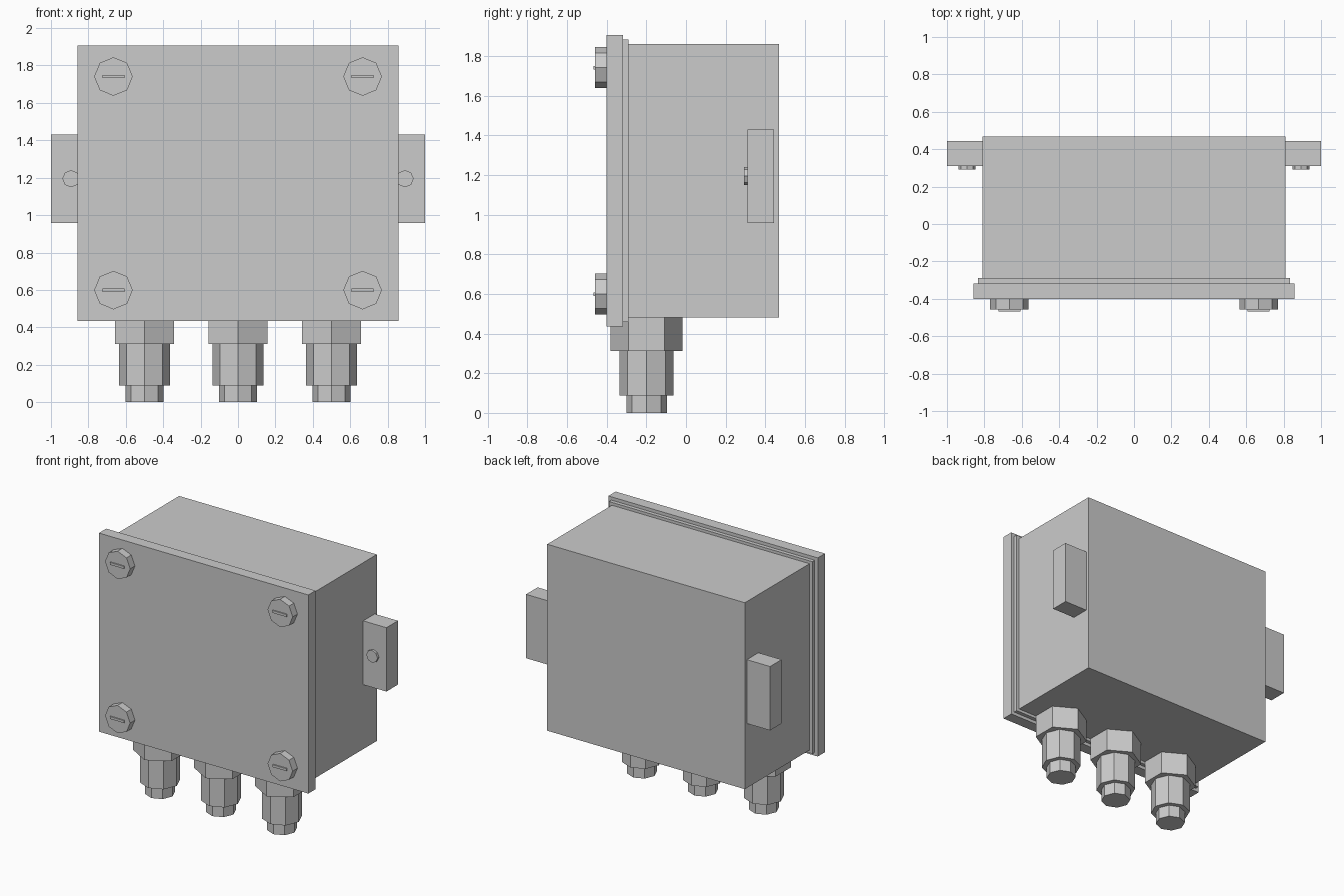
import bpy
import math

if "Cube" in bpy.data.objects:
    bpy.data.objects.remove(bpy.data.objects["Cube"])

grey = bpy.data.materials.new("light grey")
grey.diffuse_color = (0.6, 0.6, 0.6, 1)
grey.use_nodes = True
grey.node_tree.nodes["Principled BSDF"].inputs["Base Color"].default_value = grey.diffuse_color


def finish(name):
    ob = bpy.context.object
    ob.name = name
    ob.data.materials.append(grey)
    return ob


def box(name, x0, x1, y0, y1, z0, z1):
    bpy.ops.mesh.primitive_cube_add(
        size=1, location=((x0 + x1) / 2, (y0 + y1) / 2, (z0 + z1) / 2))
    bpy.context.object.scale = (x1 - x0, y1 - y0, z1 - z0)
    bpy.ops.object.transform_apply(location=False, rotation=False, scale=True)
    return finish(name)


def prism_z(name, sides, r, x, y, z0, z1):
    bpy.ops.mesh.primitive_cylinder_add(
        vertices=sides, radius=r, depth=z1 - z0, location=(x, y, (z0 + z1) / 2))
    return finish(name)


def prism_y(name, sides, r, x, z, y0, y1):
    bpy.ops.mesh.primitive_cylinder_add(
        vertices=sides, radius=r, depth=y1 - y0, location=(x, (y0 + y1) / 2, z),
        rotation=(math.pi / 2, 0, 0))
    return finish(name)


# Enclosure: body, seal and lid
box("body", -0.81, 0.81, -0.30, 0.468, 0.48, 1.861)
box("seal", -0.833, 0.833, -0.318, -0.289, 0.459, 1.882)
box("lid", -0.858, 0.858, -0.402, -0.317, 0.435, 1.906)

# Lid screws with raised slot bars
for x in (-0.666, 0.666):
    for z in (0.599, 1.741):
        prism_y("lid_screw", 8, 0.103, x, z, -0.458, -0.40)
        box("screw_slot", x - 0.058, x + 0.058, -0.467, -0.455, z - 0.009, z + 0.009)

# Side mounting lugs with their fixing screws
for s in (-1, 1):
    xs = sorted((s * 0.80, s * 1.0))
    box("mounting_lug", xs[0], xs[1], 0.309, 0.444, 0.957, 1.43)
    prism_y("lug_screw", 8, 0.046, s * 0.893, 1.195, 0.292, 0.312)

# Cable glands: hex base, octagonal nut and tip
for x in (-0.5, 0, 0.5):
    prism_z("gland_base", 6, 0.181, x, -0.199, 0.311, 0.49)
    prism_z("gland_nut", 8, 0.137, x, -0.199, 0.088, 0.315)
    prism_z("gland_tip", 8, 0.102, x, -0.199, 0.0, 0.09)
